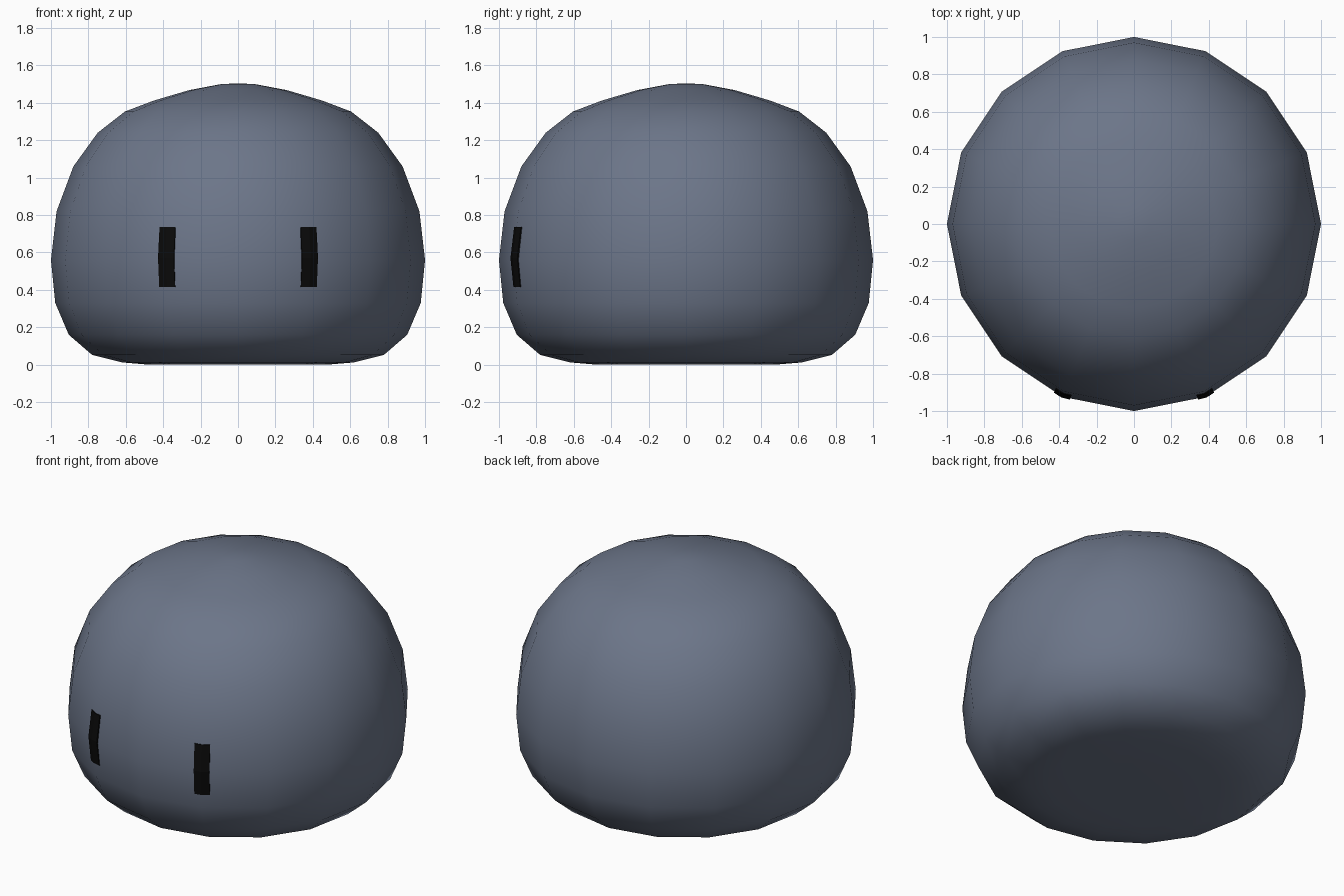
import bpy, bmesh, math

if "Cube" in bpy.data.objects:
    bpy.data.objects.remove(bpy.data.objects["Cube"])

SIDES = 16


def material(name, rgb):
    m = bpy.data.materials.new(name)
    m.diffuse_color = (*rgb, 1)
    m.use_nodes = True
    m.node_tree.nodes["Principled BSDF"].inputs["Base Color"].default_value = m.diffuse_color
    return m


def add_object(name, bm, mat):
    bmesh.ops.recalc_face_normals(bm, faces=bm.faces)
    me = bpy.data.meshes.new(name)
    bm.to_mesh(me)
    bm.free()
    me.materials.append(mat)
    ob = bpy.data.objects.new(name, me)
    bpy.context.collection.objects.link(ob)
    return ob


# Body: 16-sided squashed dome turned from a (radius, height) profile
profile = [(0.25, 0.0), (0.50, 0.002), (0.62, 0.012), (0.78, 0.052), (0.905, 0.16),
           (0.977, 0.33), (1.0, 0.56), (0.97, 0.82), (0.88, 1.06), (0.75, 1.24),
           (0.605, 1.353), (0.45, 1.412), (0.26, 1.468), (0.09, 1.5)]
bm = bmesh.new()
rings = []
for r, z in profile:
    rings.append([bm.verts.new((r * math.cos(math.tau * i / SIDES),
                                r * math.sin(math.tau * i / SIDES), z))
                  for i in range(SIDES)])
for a, b in zip(rings, rings[1:]):
    for i in range(SIDES):
        j = (i + 1) % SIDES
        bm.faces.new((a[i], a[j], b[j], b[i]))
for ring, z in ((rings[0], 0.0), (rings[-1], 1.504)):
    pole = bm.verts.new((0, 0, z))
    for i in range(SIDES):
        bm.faces.new((ring[i], ring[(i + 1) % SIDES], pole))
for f in bm.faces:
    f.smooth = True
add_object("body", bm, material("slate", (0.15, 0.18, 0.25)))

# Eyes: thin strips bent over the body's upright edge, mirrored in x
n = (math.sin(math.pi / 8), -math.cos(math.pi / 8))
t = (-n[1], n[0])
bm = bmesh.new()
layers = []
for depth in (0.0, 0.025):
    grid = []
    for z, r in ((0.415, 0.989), (0.57, 1.006), (0.735, 0.985)):
        row = []
        for s in (-0.042, 0.004, 0.05):
            d = r - abs(s) * 0.18 - depth
            row.append(bm.verts.new((n[0] * d + abs(t[0]) * s,
                                     n[1] * d + abs(n[0]) * s, z)))
        grid.append(row)
    for i in range(2):
        for j in range(2):
            bm.faces.new((grid[i][j], grid[i][j + 1], grid[i + 1][j + 1], grid[i + 1][j]))
    layers.append(grid)
border = [(0, 0), (0, 1), (0, 2), (1, 2), (2, 2), (2, 1), (2, 0), (1, 0)]
front, back = layers
for (a, b), (c, d) in zip(border, border[1:] + border[:1]):
    bm.faces.new((front[a][b], front[c][d], back[c][d], back[a][b]))
eyes = add_object("eyes", bm, material("black", (0.003, 0.003, 0.003)))
eyes.modifiers.new("mirror", 'MIRROR')
